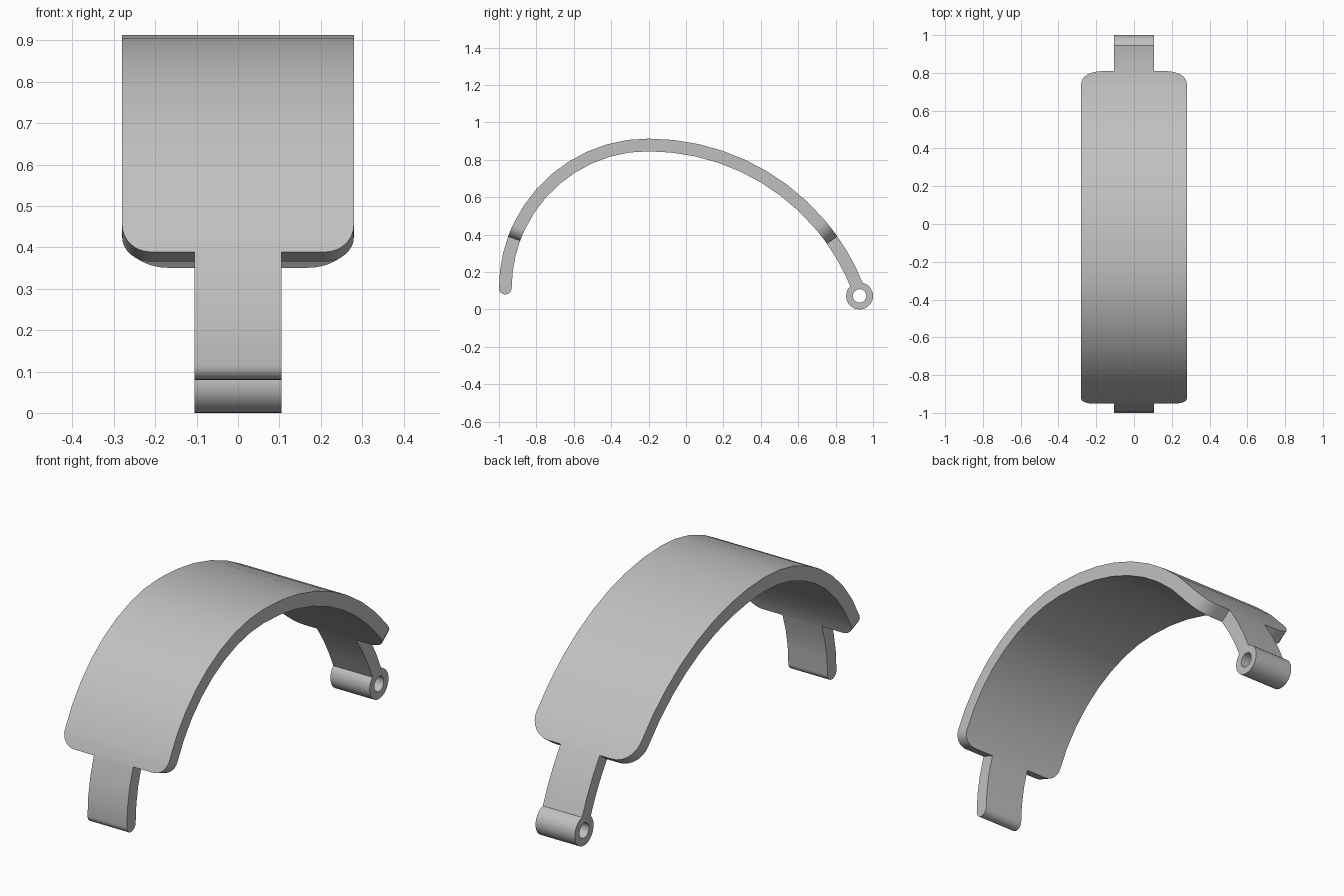
import bpy, bmesh
from math import sin, cos, pi, radians, sqrt

cube = bpy.data.objects.get("Cube")
if cube:
    bpy.data.objects.remove(cube)

grey = bpy.data.materials.new("satin grey")
grey.use_nodes = True
colour = (0.53, 0.53, 0.53, 1)
grey.diffuse_color = colour
grey.node_tree.nodes["Principled BSDF"].inputs["Base Color"].default_value = colour

HALF = 0.034            # half the strap thickness
TAB, WIDE = 0.105, 0.28  # half widths
MID_Y = -0.2            # where the two arcs meet
FRONT = (0.114, 0.80)   # arc centre height, outer radius
BACK = (-0.322, 1.235)
FRONT_STEP, BACK_STEP = 159.9, 35.2
BACK_END = 21.6


def finish(bm, name):
    bmesh.ops.remove_doubles(bm, verts=bm.verts, dist=1e-5)
    bmesh.ops.recalc_face_normals(bm, faces=bm.faces)
    mesh = bpy.data.meshes.new(name)
    bm.to_mesh(mesh)
    bm.free()
    mesh.materials.append(grey)
    obj = bpy.data.objects.new(name, mesh)
    bpy.context.collection.objects.link(obj)
    bpy.ops.object.select_all(action="DESELECT")
    obj.select_set(True)
    bpy.context.view_layer.objects.active = obj
    bpy.ops.object.shade_smooth_by_angle(angle=radians(35))


def section(angle, width, half=HALF, drop=0.0):
    """Four corners of the strap at an angle along its arc."""
    centre, radius = FRONT if angle > 90 else BACK
    a = radians(angle)
    corners = []
    for side, r in ((-1, half), (1, half), (1, -half), (-1, -half)):
        d = radius - HALF + r
        corners.append((side * width, MID_Y + d * cos(a), centre + d * sin(a) - drop))
    return corners


def spread(a, b, n):
    return [a + (b - a) * i / n for i in range(n + 1)]


def corner(step, arc_radius, size, sign):
    """Sections that round the corner of the wide panel, from step inward."""
    out = []
    for t in spread(0, pi / 2, 8):
        along = size * (1 - cos(t))
        out.append(section(step + sign * along / arc_radius * 180 / pi,
                           WIDE - size + size * sin(t)))
    return out


# Strap: rounded front end, narrow tab, wide panel, narrow tab
rows = [section(180, TAB, HALF * cos(t), HALF * sin(t)) for t in spread(pi / 2, 0, 6)]
rows += [section(a, TAB) for a in spread(180, FRONT_STEP, 3)[1:]]
front_gap = len(rows) - 1
front_corner = corner(FRONT_STEP, FRONT[1], 0.07, -1)
rows += front_corner
rows += [section(a, WIDE) for a in spread(FRONT_STEP - 5, 90, 8)[1:]]
rows += [section(a, WIDE) for a in spread(90, BACK_STEP + 5.3, 8)[1:-1]]
rows += corner(BACK_STEP, BACK[1], 0.11, 1)[::-1]
back_gap = len(rows) - 1
rows += [section(a, TAB) for a in spread(BACK_STEP, BACK_END, 3)]

bm = bmesh.new()
loops = [[bm.verts.new(p) for p in row] for row in rows]
for i, (a, b) in enumerate(zip(loops, loops[1:])):
    for k in range(4):
        # At a step only the shoulder faces are needed
        if i in (front_gap, back_gap) and k % 2 == 0:
            continue
        n = (k + 1) % 4
        bm.faces.new((a[k], a[n], b[n], b[k]))
bm.faces.new(loops[-1])
finish(bm, "curved_strap")

# Hinge barrel: a tube across the back tab
bm = bmesh.new()
SIDES = 32
rings = []
for x, r in ((-TAB, 0.072), (TAB, 0.072), (TAB, 0.036), (-TAB, 0.036)):
    rings.append([bm.verts.new((x, 0.928 + r * cos(2 * pi * i / SIDES),
                                0.072 + r * sin(2 * pi * i / SIDES)))
                  for i in range(SIDES)])
for k in range(4):
    a, b = rings[k], rings[(k + 1) % 4]
    for i in range(SIDES):
        j = (i + 1) % SIDES
        bm.faces.new((a[i], a[j], b[j], b[i]))
finish(bm, "hinge_barrel")
